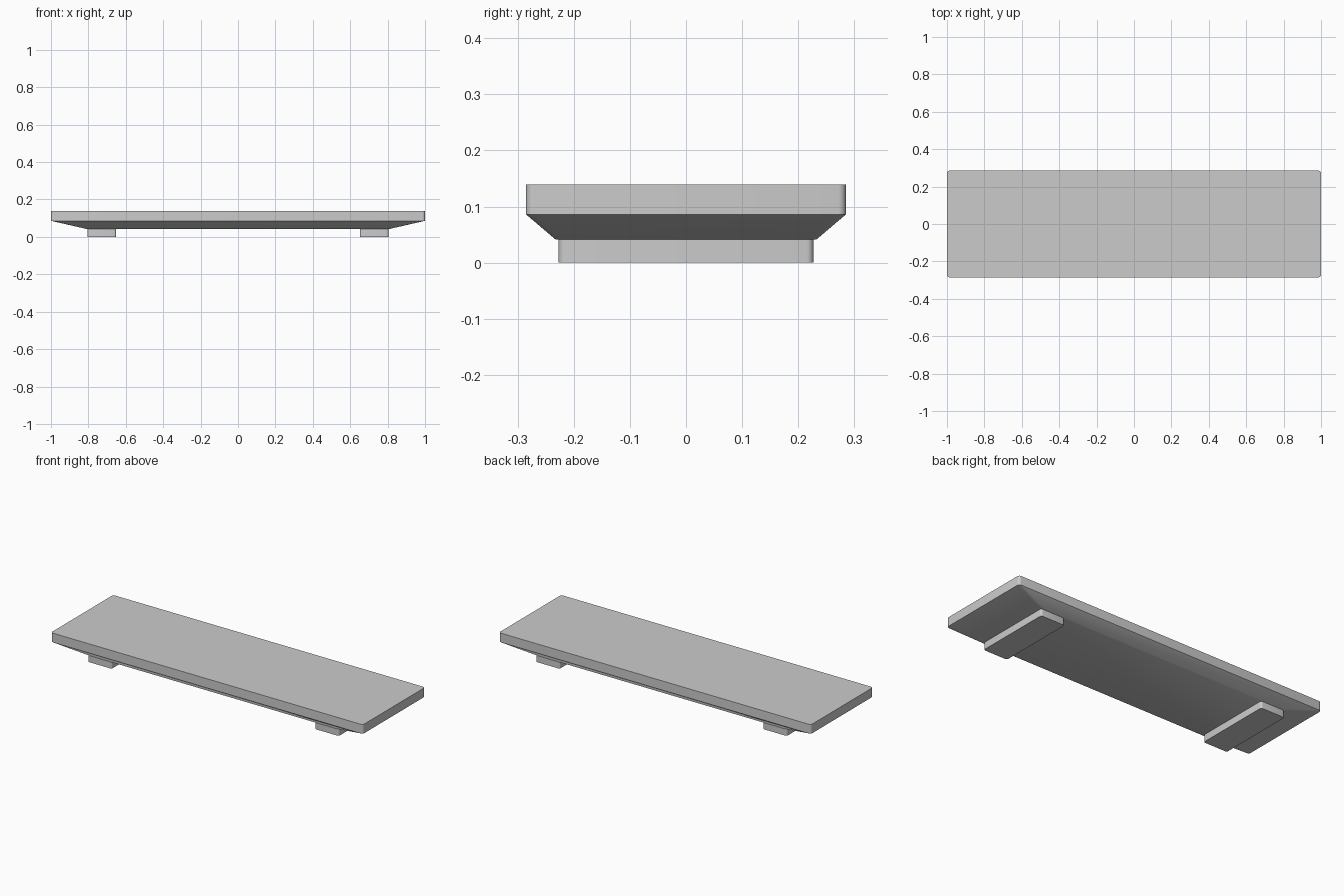
import bpy, bmesh, math

if "Cube" in bpy.data.objects:
    bpy.data.objects.remove(bpy.data.objects["Cube"])

def rounded_rect(hx, hy, r, seg=5):
    pts = []
    for i, (sx, sy) in enumerate([(1, 1), (-1, 1), (-1, -1), (1, -1)]):
        for k in range(seg + 1):
            a = math.pi / 2 * (i + k / seg)
            pts.append((sx * (hx - r) + r * math.cos(a), sy * (hy - r) + r * math.sin(a)))
    return pts

def loft(name, rings, x=0):
    """Solid through rounded rectangles given as (half x, half y, radius, z)."""
    bm = bmesh.new()
    loops = [[bm.verts.new((px + x, py, z)) for px, py in rounded_rect(hx, hy, r)]
             for hx, hy, r, z in rings]
    n = len(loops[0])
    for a, b in zip(loops, loops[1:]):
        for i in range(n):
            j = (i + 1) % n
            bm.faces.new((a[i], a[j], b[j], b[i]))
    bm.faces.new(loops[0][::-1])
    bm.faces.new(loops[-1])
    mesh = bpy.data.meshes.new(name)
    bm.to_mesh(mesh)
    bm.free()
    ob = bpy.data.objects.new(name, mesh)
    bpy.context.collection.objects.link(ob)
    bpy.context.view_layer.objects.active = ob
    ob.select_set(True)
    bpy.ops.object.shade_smooth_by_angle(angle=math.radians(30))
    ob.select_set(False)
    return ob

# Slab with a tapered underside
loft("slab", [(0.803, 0.232, 0.014, 0.041),
              (1.0, 0.285, 0.014, 0.086),
              (1.0, 0.285, 0.014, 0.139)])

# Two cross feet
for side, x in (("left", -0.728), ("right", 0.728)):
    loft(side + "_foot", [(0.077, 0.227, 0.012, 0), (0.077, 0.227, 0.012, 0.042)], x)
